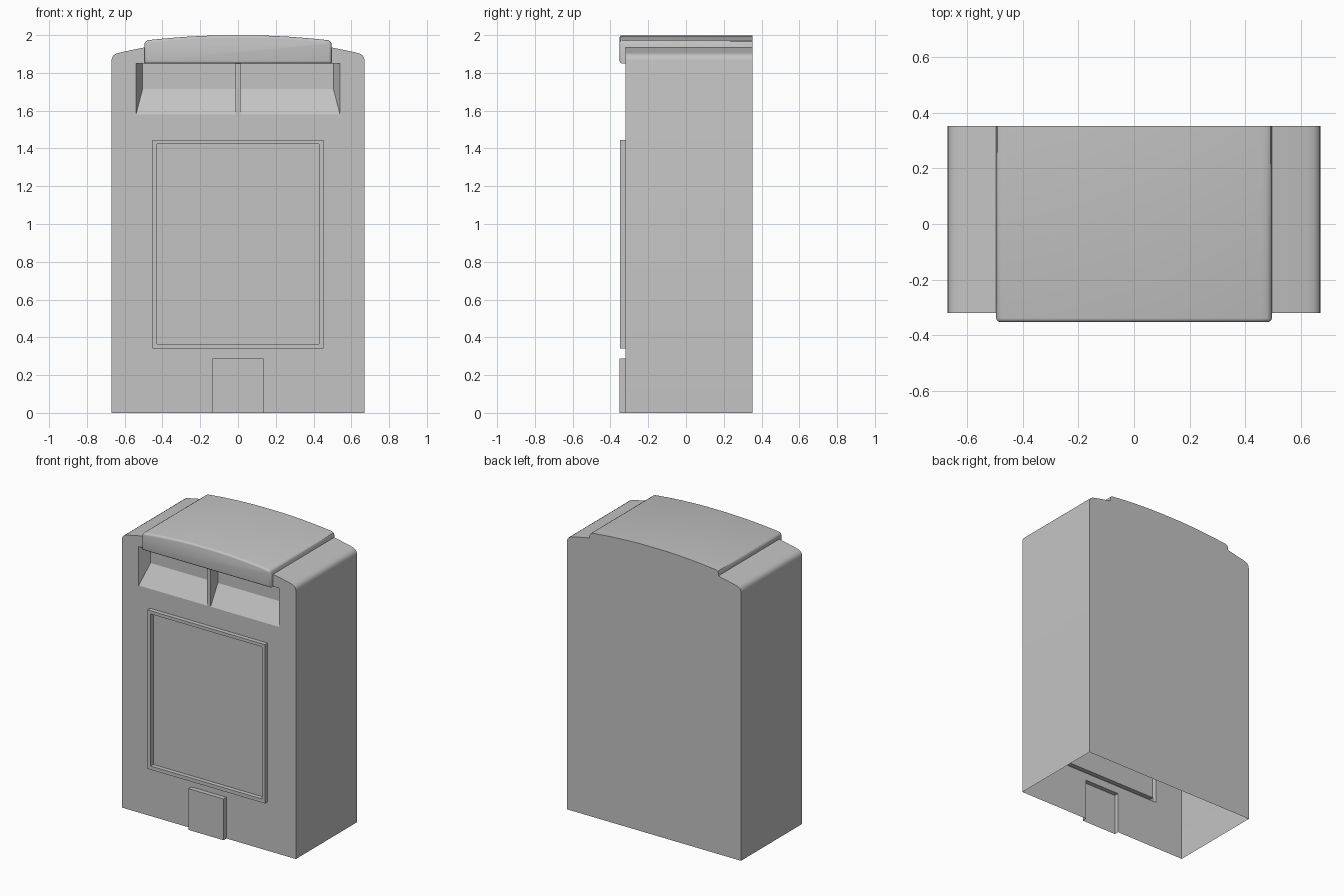
import bpy, bmesh, math
from mathutils import Vector

if "Cube" in bpy.data.objects:
    bpy.data.objects.remove(bpy.data.objects["Cube"])

BACK, FRONT, RAISED, DEEP = 0.352, -0.32, -0.35, -0.24

grey = bpy.data.materials.new("plain_grey")
grey.use_nodes = True
grey.diffuse_color = (0.55, 0.55, 0.55, 1)
grey.node_tree.nodes["Principled BSDF"].inputs["Base Color"].default_value = grey.diffuse_color


def finish(bm, name, smooth=False):
    mesh = bpy.data.meshes.new(name)
    bm.to_mesh(mesh)
    bm.free()
    mesh.materials.append(grey)
    obj = bpy.data.objects.new(name, mesh)
    bpy.context.collection.objects.link(obj)
    if smooth:
        bpy.ops.object.select_all(action='DESELECT')
        obj.select_set(True)
        bpy.context.view_layer.objects.active = obj
        bpy.ops.object.shade_smooth_by_angle(angle=math.radians(35))
    return obj


def loop(bm, pts, y):
    return [bm.verts.new((x, y, z)) for x, z in pts]


def bridge(bm, a, b, closed=True):
    n = len(a)
    for i in range(n if closed else n - 1):
        j = (i + 1) % n
        bm.faces.new((a[i], a[j], b[j], b[i]))


def mirrored(half):
    return half + [(-x, z) for x, z in reversed(half)]


def rect(half_width, low, high):
    return mirrored([(half_width, low), (half_width, high)])


def prism(pts, y0, y1):
    bm = bmesh.new()
    a, b = loop(bm, pts, y0), loop(bm, pts, y1)
    bm.faces.new(a)
    bm.faces.new(b)
    bridge(bm, a, b)
    bmesh.ops.recalc_face_normals(bm, faces=bm.faces)
    return bm


def drop_faces(bm, rule):
    bmesh.ops.delete(bm, geom=[f for f in bm.faces if rule(f)], context='FACES')


# Shared outlines
shoulder = [(0.67, 0), (0.67, 1.865), (0.667, 1.88), (0.659, 1.893),
            (0.645, 1.902), (0.62, 1.909), (0.495, 1.935)]
cap_side = [(0.495, 1.955), (0.49, 1.966), (0.478, 1.973)]
cap_top = cap_side + [(x, 2 - 0.025 * (x / 0.46) ** 2) for x in (0.46, 0.37, 0.28, 0.19, 0.09)]
frame_outer = rect(0.452, 0.34, 1.445)
frame_inner = rect(0.428, 0.365, 1.423)
pad_w, pad_h = 0.135, 0.287
recess_w, recess_low, recess_high = 0.54, 1.58, 1.85

# Cabinet shell: open underneath, front has openings for the raised parts
bm = bmesh.new()
front_half = ([(pad_w, pad_h), (pad_w, 0)] + shoulder
              + [(0.495, recess_high), (recess_w, recess_high), (recess_w, recess_low)])
edges = []
for pts in (mirrored(front_half), frame_outer):
    ring = loop(bm, pts, FRONT)
    edges += [bm.edges.new((ring[i - 1], ring[i])) for i in range(len(ring))]
bmesh.ops.triangle_fill(bm, edges=edges, use_beauty=True, normal=Vector((0, -1, 0)))
bm.faces.new(loop(bm, mirrored(shoulder + cap_top), BACK))
for s in (1, -1):
    side = [(s * x, z) for x, z in shoulder]
    bridge(bm, loop(bm, side, FRONT), loop(bm, side, BACK), closed=False)
bmesh.ops.remove_doubles(bm, verts=bm.verts, dist=0.0005)
bmesh.ops.recalc_face_normals(bm, faces=bm.faces)
finish(bm, "cabinet_shell", True)

# Domed lid with a rounded front edge
bm = prism(mirrored([(0.495, recess_high)] + cap_top), -BACK, BACK)
drop_faces(bm, lambda f: f.normal.y > 0.9)
rim = [e for e in bm.edges if all(v.co.y < RAISED for v in e.verts)]
bmesh.ops.bevel(bm, geom=rim, offset=0.014, segments=3, profile=0.5, affect='EDGES')
finish(bm, "domed_lid", True)

# Tapered recess below the lid, with a sloping floor
bm = bmesh.new()
mouth = loop(bm, rect(recess_w, recess_low, recess_high), FRONT)
rear = loop(bm, rect(0.505, 1.715, recess_high), DEEP)
bm.faces.new(mouth)
bm.faces.new(rear)
bridge(bm, mouth, rear)
bmesh.ops.recalc_face_normals(bm, faces=bm.faces)
drop_faces(bm, lambda f: f.normal.y < -0.99)
bmesh.ops.reverse_faces(bm, faces=bm.faces)
finish(bm, "recess_lining")

# Upright divider in the middle of the recess
bm = bmesh.new()
profile = [(FRONT, recess_low), (DEEP, 1.715), (DEEP, recess_high), (FRONT, recess_high)]
left, right = ([bm.verts.new((x, y, z)) for y, z in profile] for x in (0.013, -0.013))
bm.faces.new(left)
bm.faces.new(right)
bridge(bm, left, right)
bmesh.ops.recalc_face_normals(bm, faces=bm.faces)
finish(bm, "recess_divider")

# Raised frame, hollow behind
bm = bmesh.new()
rings = [loop(bm, pts, y) for pts, y in ((frame_outer, FRONT), (frame_outer, RAISED),
                                         (frame_inner, RAISED), (frame_inner, FRONT))]
for i in range(4):
    bridge(bm, rings[i - 1], rings[i])
bmesh.ops.recalc_face_normals(bm, faces=bm.faces)
drop_faces(bm, lambda f: f.normal.y > 0.9)
finish(bm, "panel_frame")

# Flat panel inside the frame
bm = bmesh.new()
panel = bm.faces.new(loop(bm, frame_inner, FRONT))
panel.normal_update()
if panel.normal.y > 0:
    panel.normal_flip()
finish(bm, "front_panel")

# Foot pad, open behind and underneath
bm = prism(rect(pad_w, 0, pad_h), -BACK, FRONT)
drop_faces(bm, lambda f: f.normal.y > 0.9 or f.normal.z < -0.9)
finish(bm, "foot_pad")
